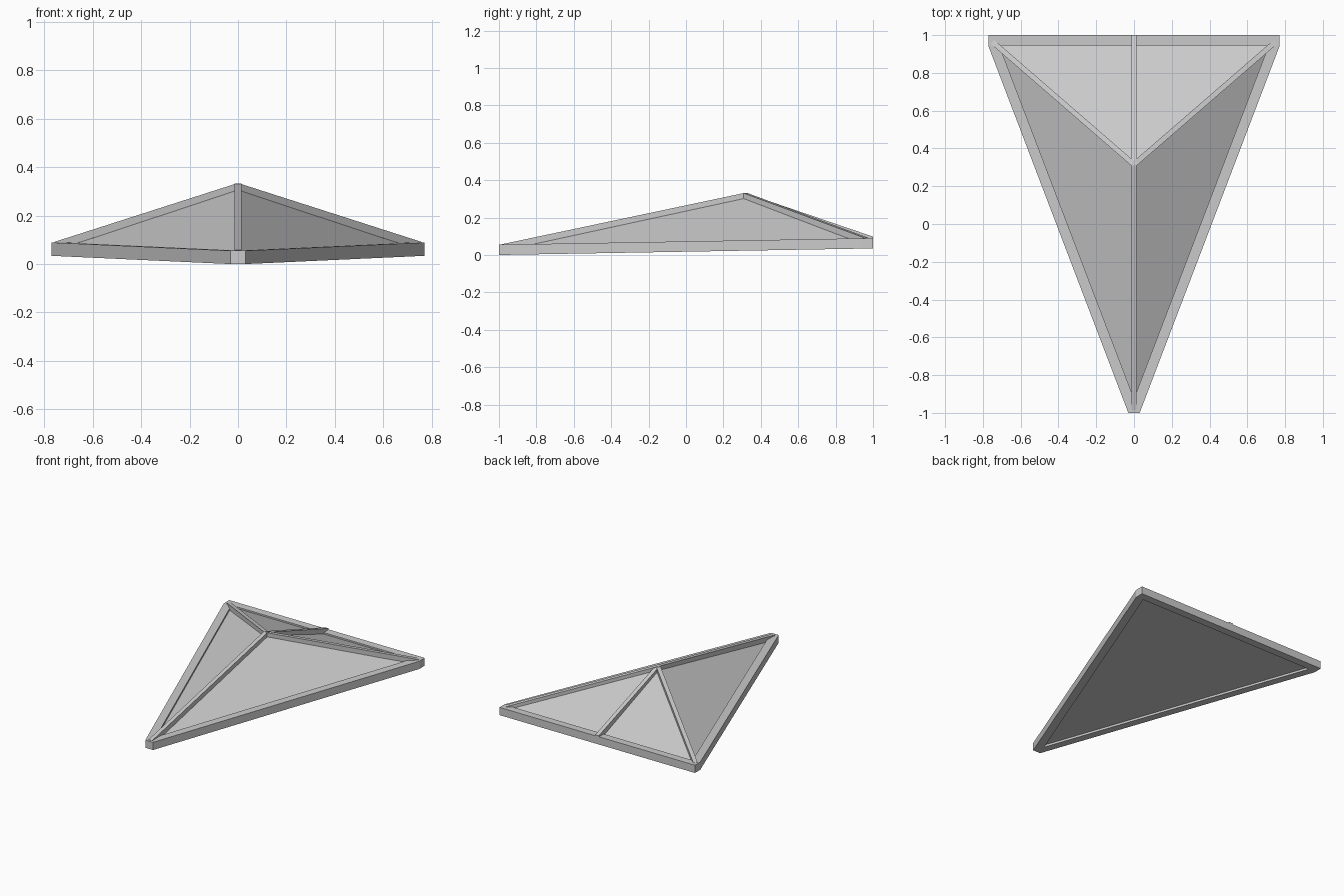
import bpy
from mathutils import Vector

if "Cube" in bpy.data.objects:
    bpy.data.objects.remove(bpy.data.objects["Cube"])

RIM_H, RIM_W, BEAM = 0.055, 0.055, 0.014
APEX = Vector((0, 0.315, 0.332))


def base(y):
    # underside height of the gently tilted frame
    return 0.0175 * (y + 1)


def add_mesh(name, verts, faces):
    me = bpy.data.meshes.new(name)
    me.from_pydata([tuple(v) for v in verts], [], faces)
    me.update()
    ob = bpy.data.objects.new(name, me)
    bpy.context.collection.objects.link(ob)
    return ob


def at(p, lift):
    return Vector((p[0], p[1], base(p[1]) + lift))


def prism(name, outline, low, high):
    n = len(outline)
    verts = [at(p, low) for p in outline] + [at(p, high) for p in outline]
    faces = [list(range(n))[::-1], list(range(n, 2 * n))]
    faces += [[i, (i + 1) % n, (i + 1) % n + n, i + n] for i in range(n)]
    return add_mesh(name, verts, faces)


# Outline of the triangular frame with clipped corners (counter-clockwise)
outer = [(-0.03, -1), (0.03, -1), (0.77, 0.94), (0.77, 1), (-0.77, 1), (-0.77, 0.94)]

# Inner opening: long edges moved inward
slope = 0.74 / 1.94
shift = RIM_W * (1 + slope ** 2) ** 0.5
yb = 1 - RIM_W
xb = 0.03 + (yb + 1) * slope - shift
yf = -1 + (shift - 0.03) / slope
inner = [(0, yf), (0, yf), (xb, yb), (xb, yb), (-xb, yb), (-xb, yb)]

# Rim: ring of outer and inner loops
n = 6
verts = [at(p, h) for h in (0, RIM_H) for loop in (outer, inner) for p in loop]
faces = []
for i in range(n):
    j = (i + 1) % n
    ob_, ib, ot, it = 0, n, 2 * n, 3 * n
    faces.append([ob_ + i, ob_ + j, ot + j, ot + i])
    if i % 2:
        faces += [[ot + i, ot + j, it + j, it + i],
                  [ib + i, ib + j, ob_ + j, ob_ + i],
                  [it + i, it + j, ib + j, ib + i]]
    else:
        faces += [[ot + i, ot + j, it + i], [ob_ + j, ob_ + i, ib + i]]
rim = add_mesh("rim", verts, faces)
# merge doubled inner corners
weld = rim.modifiers.new("weld", 'WELD')
weld.merge_threshold = 0.0001

# Recessed floor panel
prism("floor_panel", [(0, yf - 0.01), (xb + 0.01, yb + 0.005), (-xb - 0.01, yb + 0.005)], 0.015, 0.025)

# Sloped roof panels, slightly below the beams
drop = 0.028
corners = [at((0, -0.99), RIM_H - drop), at((0.76, 0.99), RIM_H - drop),
           at((-0.76, 0.99), RIM_H - drop)]
top = APEX - Vector((0, 0, 0.022))
add_mesh("roof_panels", corners + [top], [[0, 1, 3], [1, 2, 3], [2, 0, 3]])


def beam(name, end, width=BEAM, depth=0.035):
    # upright-sided bar from the apex to a point on the rim
    d = end - APEX
    side = Vector((-d.y, d.x, 0)).normalized() * width
    down = Vector((0, 0, -depth))
    verts = []
    for p in (APEX, end):
        verts += [p - side, p + side, p + side + down, p - side + down]
    faces = [[3, 2, 1, 0], [4, 5, 6, 7]]
    faces += [[i, (i + 1) % 4, (i + 1) % 4 + 4, i + 4] for i in range(4)]
    return add_mesh(name, verts, faces)


# Ridge beams
beam("front_ridge", at((0, -0.985), RIM_H + 0.002))
beam("back_ridge", at((0, 1), RIM_H + 0.008), depth=0.05)
for label, s in (("right", 1), ("left", -1)):
    beam(label + "_hip", at((s * 0.75, 0.965), RIM_H + 0.002))
